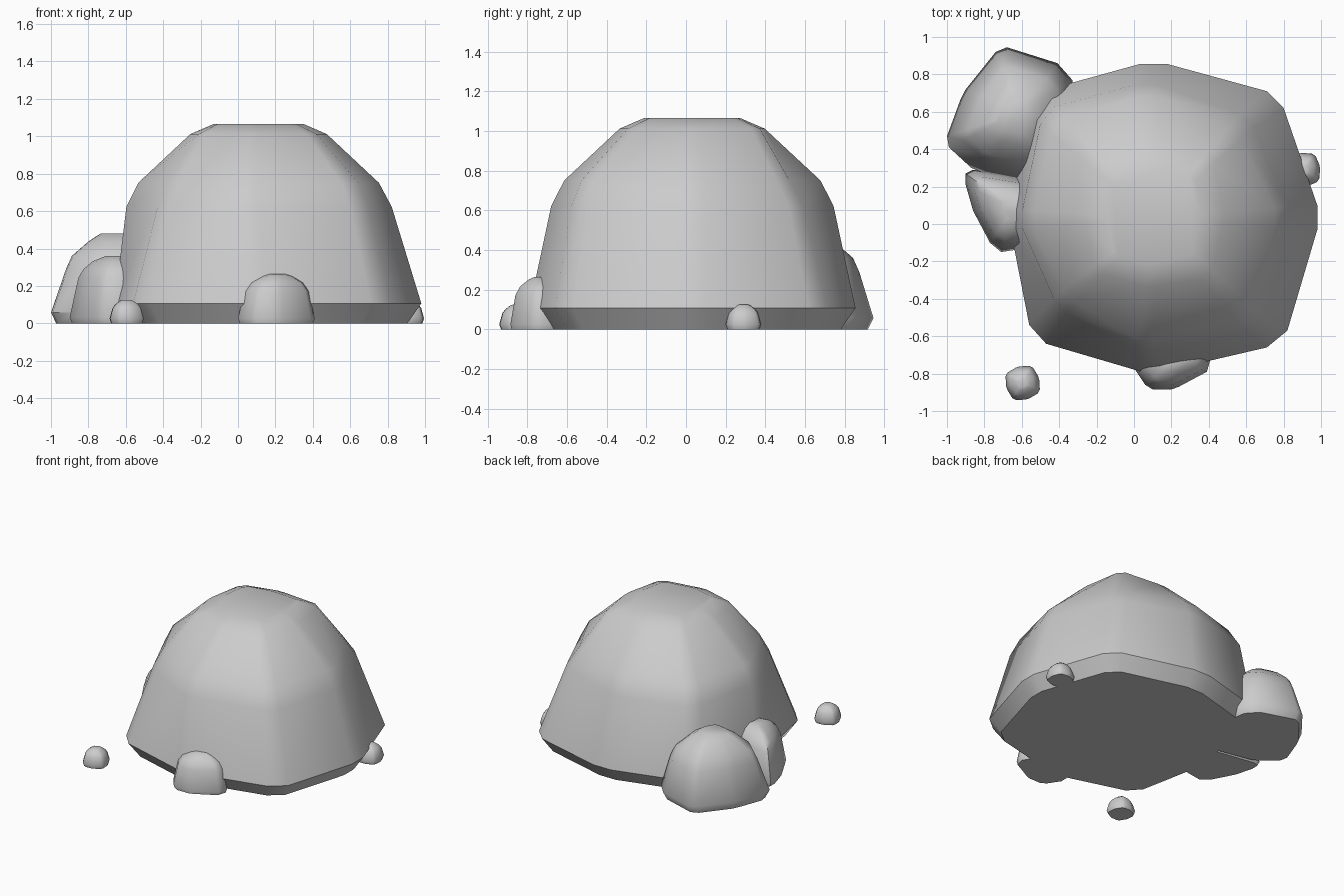
import bpy, bmesh, math

if "Cube" in bpy.data.objects:
    bpy.data.objects.remove(bpy.data.objects["Cube"])


def rock(name, outline, center, height, profile, lean=(0, 0), smooth=45, corners=None):
    """Loft a ground outline up through scaled rings and cap both ends.
    corners: optional {ring: (++, -+, --, +-)} stretch of the four corners."""
    cx, cy = center
    bm = bmesh.new()
    rings = []
    for k, (f, s) in enumerate(profile):
        t = min(1, max(0, (f - .11) / .5))
        ring = []
        for i, (x, y) in enumerate(outline):
            m = s
            if corners and k in corners and i % 4 in (2, 3):
                m *= corners[k][i // 4]
            ring.append(bm.verts.new((cx + lean[0] * t + (x - cx) * m,
                                      cy + lean[1] * t + (y - cy) * m,
                                      f * height)))
        rings.append(ring)
    n = len(outline)
    for a, b in zip(rings, rings[1:]):
        for i in range(n):
            j = (i + 1) % n
            bm.faces.new((a[i], a[j], b[j], b[i]))
    bm.faces.new(rings[0][::-1])
    bm.faces.new(rings[-1])
    bmesh.ops.recalc_face_normals(bm, faces=bm.faces)
    me = bpy.data.meshes.new(name)
    bm.to_mesh(me)
    bm.free()
    ob = bpy.data.objects.new(name, me)
    bpy.context.collection.objects.link(ob)
    bpy.ops.object.select_all(action='DESELECT')
    ob.select_set(True)
    bpy.context.view_layer.objects.active = ob
    bpy.ops.object.shade_smooth_by_angle(angle=math.radians(smooth))
    return ob


def pebble_outline(cx, cy, r, turn):
    """Octagon with clipped corners."""
    pts = []
    for k in range(8):
        a = turn + k * math.pi / 4
        rr = r * (1 if k % 2 == 0 else 1.09)
        for d in (-.12, .12):
            pts.append((cx + rr * math.cos(a + d), cy + rr * math.sin(a + d)))
    return pts


# Main boulder: two points per side, two per corner
rock("main_boulder",
     [(.98, -.03), (.98, .10), (.80, .62), (.71, .71), (.18, .855), (.03, .855),
      (-.46, .72), (-.55, .61), (-.66, .08), (-.66, -.03), (-.56, -.54),
      (-.47, -.64), (.04, -.79), (.15, -.79), (.71, -.66), (.82, -.57)],
     (.16, .03), 1.065,
     [(0, .91), (.1, 1), (.585, .865), (.705, .785), (.95, .445), (1, .295)],
     lean=(-.05, 0), smooth=35,
     corners={2: (.95, 1, .87, 1.02), 3: (.92, .99, .86, 1.03),
              4: (1.13, 1.02, 1.0, 1.05), 5: (1.15, 1.05, 1.03, 1.05)})

# Large side rock at the back left
rock("back_left_rock",
     [(-.33, .45), (-.30, .58), (-.33, .77), (-.41, .86), (-.68, .945), (-.74, .92),
      (-.90, .72), (-.93, .66), (-1.0, .47), (-.99, .41), (-.87, .30), (-.80, .27),
      (-.55, .22), (-.45, .25)],
     (-.65, .59), .48,
     [(0, .92), (.12, 1), (.6, .80), (.75, .71), (.91, .46), (1, .27)],
     lean=(.01, 0))

# Smaller side rock on the left
rock("left_rock",
     [(-.42, .05), (-.42, .14), (-.50, .23), (-.60, .25), (-.86, .29), (-.90, .27),
      (-.90, .21), (-.86, .07), (-.77, -.10), (-.71, -.15), (-.58, -.13), (-.48, -.08)],
     (-.64, .08), .36,
     [(0, .95), (.09, 1), (.68, .82), (.8, .72), (.92, .53), (1, .26)], smooth=50)

# Front rock
rock("front_rock",
     [(.41, -.72), (.39, -.79), (.24, -.87), (.20, -.885), (.10, -.885), (.06, -.86),
      (0, -.77), (0, -.71), (.06, -.60), (.12, -.57), (.26, -.57), (.34, -.61)],
     (.21, -.73), .265,
     [(0, .96), (.1, 1), (.65, .84), (.82, .68), (.95, .40), (1, .2)], smooth=50)

# Pebbles
PEBBLE = [(0, .9), (.2, 1), (.65, .83), (.8, .68), (.96, .4), (1, .25)]
for name, x, y, turn in (("front_left_pebble", -.595, -.85, .3),
                         ("right_pebble", .905, .29, .15)):
    rock(name, pebble_outline(x, y, .09, turn), (x, y), .125, PEBBLE)
